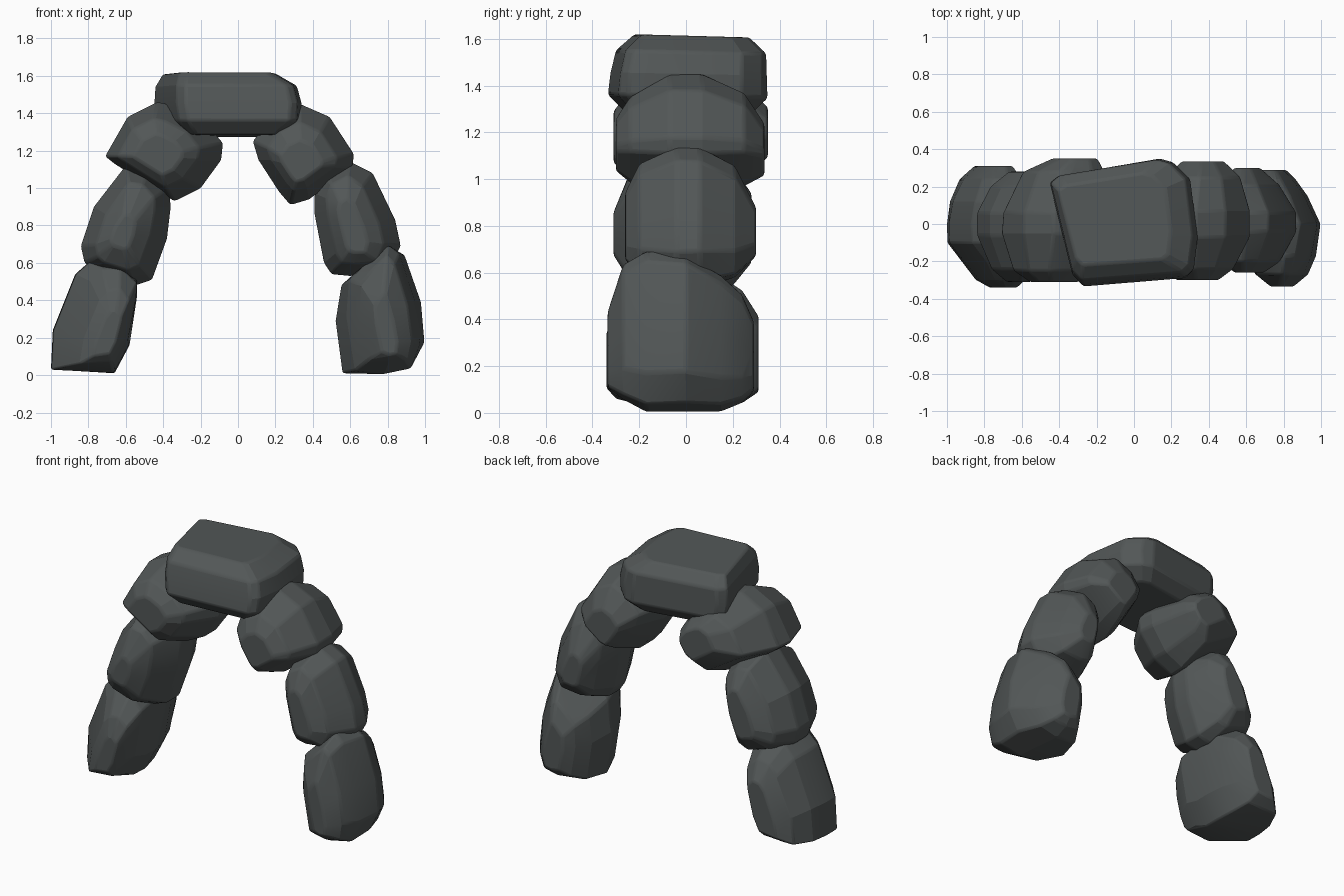
import bpy, bmesh
from mathutils import Vector

stone = bpy.data.materials.new("dark grey stone")
stone.diffuse_color = (0.085, 0.095, 0.095, 1)


def make_rock(name, points, bevel=0.012):
    """Convex faceted boulder around the points, with worn edges."""
    bm = bmesh.new()
    for p in points:
        bm.verts.new(p)
    hull = bmesh.ops.convex_hull(bm, input=bm.verts[:])
    loose = {g for g in hull["geom_interior"] + hull["geom_unused"]
             if isinstance(g, bmesh.types.BMVert)}
    bmesh.ops.delete(bm, geom=list(loose), context='VERTS')
    bmesh.ops.dissolve_limit(bm, angle_limit=0.09, verts=bm.verts[:], edges=bm.edges[:])
    bmesh.ops.recalc_face_normals(bm, faces=bm.faces[:])
    me = bpy.data.meshes.new(name)
    bm.to_mesh(me)
    bm.free()
    me.materials.append(stone)
    ob = bpy.data.objects.new(name, me)
    bpy.context.collection.objects.link(ob)
    mod = ob.modifiers.new("worn edges", 'BEVEL')
    mod.width, mod.segments = bevel, 2
    mod.limit_method, mod.angle_limit = 'ANGLE', 0.35
    bpy.ops.object.select_all(action='DESELECT')
    ob.select_set(True)
    bpy.context.view_layer.objects.active = ob
    bpy.ops.object.shade_smooth_by_angle(angle=0.25)


def pillar_stone(name, outline, axis, layers):
    """Front outline (x, z) repeated in depth layers:
    (y, scale across the leg, scale along the leg, x shift, z shift)."""
    c = sum((Vector(p) for p in outline), Vector((0, 0))) / len(outline)
    v = Vector(axis).normalized()
    u = Vector((v.y, -v.x))
    pts = []
    for y, su, sv, dx, dz in layers:
        for p in outline:
            d = Vector(p) - c
            q = c + u * d.dot(u) * su + v * d.dot(v) * sv + Vector((dx, dz))
            pts.append((q.x, y, max(0, q.y)))
    make_rock(name, pts)


# Feet
pillar_stone("left_foot_stone",
             [(-1, .03), (-.99, .24), (-.87, .54), (-.79, .61), (-.66, .61), (-.54, .51),
              (-.54, .42), (-.58, .16), (-.66, .01), (-.88, .02)], (.25, .6),
             [(-.34, .24, .4, .06, -.09), (-.3, .46, .68, .05, -.05), (-.2, .74, .88, .04, 0),
              (-.1, .98, 1, 0, 0), (0, 1, 1, 0, 0), (.12, .88, .98, 0, 0), (.24, .62, .82, 0, -.03),
              (.31, .34, .55, .01, -.06)])
pillar_stone("right_foot_stone",
             [(.56, .01), (.52, .3), (.55, .5), (.70, .62), (.82, .7), (.89, .66),
              (.98, .4), (1, .18), (.93, .04), (.75, .0)], (-.15, .6),
             [(-.335, .2, .5, .02, -.07), (-.27, .55, .85, .02, 0), (-.17, .8, 1, .01, 0),
              (0, 1, .96, 0, -.01), (.15, .76, .84, -.02, -.05), (.24, .5, .68, -.03, -.07),
              (.29, .27, .45, -.03, -.1)])

# Middle stones
pillar_stone("left_middle_stone",
             [(-.84, .69), (-.77, .9), (-.6, 1.12), (-.48, 1.1), (-.37, 1.0), (-.36, .9),
              (-.38, .73), (-.46, .51), (-.55, .48), (-.76, .55), (-.82, .6)], (.25, .6),
             [(-.31, .25, .3, -.03, -.02), (-.24, .62, .76, -.01, 0), (-.06, 1, 1, 0, 0),
              (.06, 1, 1, 0, 0), (.2, .68, .82, 0, 0), (.28, .32, .5, .01, 0)])
pillar_stone("right_middle_stone",
             [(.41, .97), (.46, 1.07), (.6, 1.14), (.72, 1.08), (.84, .83), (.87, .69),
              (.8, .56), (.6, .53), (.5, .54), (.46, .6), (.41, .86)], (-.2, .6),
             [(-.26, .28, .5, 0, -.02), (-.2, .62, .8, 0, 0), (-.04, 1, 1, 0, 0),
              (.06, 1, .99, 0, 0), (.21, .65, .8, -.01, -.01), (.30, .28, .35, -.01, -.04)])

# Shoulder stones
pillar_stone("left_shoulder_stone",
             [(-.71, 1.17), (-.59, 1.38), (-.43, 1.46), (-.34, 1.44), (-.18, 1.36),
              (-.08, 1.24), (-.09, 1.15), (-.2, 1.0), (-.34, .93), (-.42, .98), (-.66, 1.13)],
             (.6, .35),
             [(-.31, .42, .42, -.05, -.02), (-.25, .7, .7, -.04, -.01), (-.05, 1, 1, 0, 0),
              (.06, 1, .97, 0, 0), (.28, .68, .7, .01, 0), (.35, .42, .38, .06, 0)])
pillar_stone("right_shoulder_stone",
             [(.08, 1.25), (.11, 1.15), (.22, .98), (.28, .91), (.38, .94), (.61, 1.11),
              (.62, 1.18), (.49, 1.38), (.33, 1.45), (.18, 1.38)], (-.6, .35),
             [(-.30, .42, .42, 0, -.03), (-.24, .68, .7, 0, -.01), (-.07, 1, 1, 0, 0),
              (.07, 1, 1, 0, 0), (.25, .74, .76, .02, -.01), (.335, .42, .42, .03, -.05)])

# Lintel: top-view outline stacked in levels (z, x scale, y scale, x shift, y shift)
plan = [(-.45, .22), (-.43, .13), (-.33, -.28), (-.28, -.335), (.28, -.29), (.32, -.25),
        (.34, -.08), (.30, .24), (.21, .33), (.14, .35), (-.40, .26)]
pts = []
for z, sx, sy, dx, dy in ((1.28, .76, .78, 0, 0), (1.355, .97, 1, .005, 0),
                          (1.45, 1, .98, 0, .005), (1.545, .96, .94, -.01, .015),
                          (1.613, .76, .72, -.05, .02)):
    pts += [Vector((-.05 + (x + .05) * sx + dx, y * sy + dy, z - .02 * y)) for x, y in plan]
make_rock("lintel_stone", pts)
